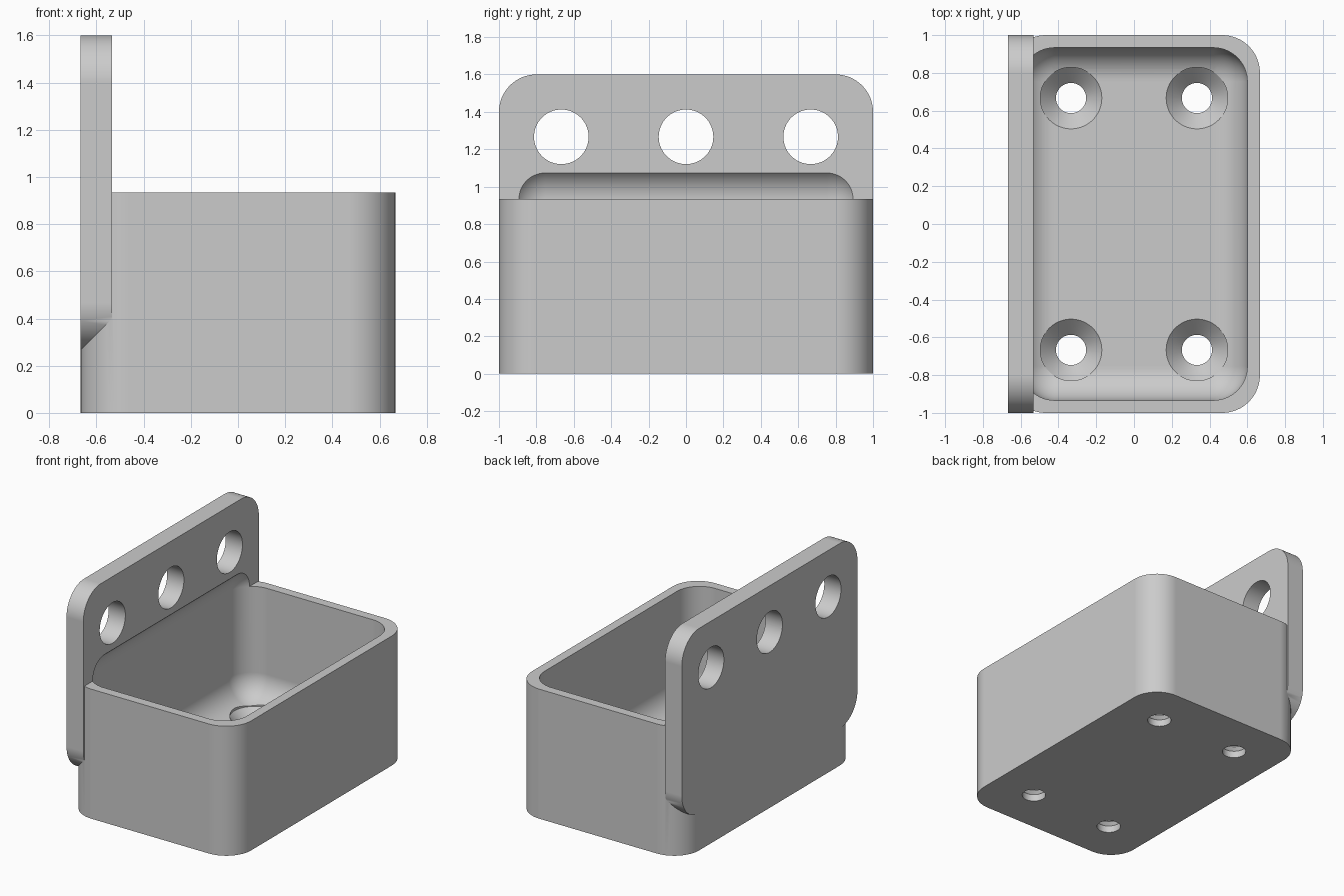
import bpy
import bmesh
import math
from mathutils import Matrix, Vector

if "Cube" in bpy.data.objects:
    bpy.data.objects.remove(bpy.data.objects["Cube"], do_unlink=True)

WALL = 1 / 15            # wall thickness
X, Y = 10 * WALL, 1.0    # half width and half depth
RIM = 14 * WALL          # tray height
TOP = 1.6                # plate height
FLOOR = 2 * WALL         # floor thickness
TO_X = Matrix(((0, 0, 1), (1, 0, 0), (0, 1, 0))).to_4x4()  # turns z into x

gray = bpy.data.materials.new("light gray")
gray.use_nodes = True
color = (0.6, 0.6, 0.6, 1)
gray.diffuse_color = color
gray.node_tree.nodes["Principled BSDF"].inputs["Base Color"].default_value = color


def make_object(name, bm):
    bmesh.ops.recalc_face_normals(bm, faces=bm.faces)
    mesh = bpy.data.meshes.new(name)
    bm.to_mesh(mesh)
    bm.free()
    mesh.materials.append(gray)
    obj = bpy.data.objects.new(name, mesh)
    bpy.context.collection.objects.link(obj)
    return obj


def rounded_prism(name, half_a, half_b, radius, height, matrix, steps=16):
    """Rounded rectangle extruded along its normal."""
    bm = bmesh.new()
    ring = []
    for q, (sa, sb) in enumerate(((1, 1), (-1, 1), (-1, -1), (1, -1))):
        for i in range(steps + 1):
            t = (q + i / steps) * math.pi / 2
            ring.append(bm.verts.new((sa * (half_a - radius) + radius * math.cos(t),
                                      sb * (half_b - radius) + radius * math.sin(t), 0)))
    face = bm.faces.new(ring)
    new = bmesh.ops.extrude_face_region(bm, geom=[face])["geom"]
    bmesh.ops.translate(bm, vec=(0, 0, height),
                        verts=[v for v in new if isinstance(v, bmesh.types.BMVert)])
    bmesh.ops.transform(bm, matrix=matrix, verts=bm.verts)
    return make_object(name, bm)


def turned(name, profile, matrix, sides=64):
    """Closed solid of revolution from (radius, height) pairs."""
    bm = bmesh.new()
    rings = [[bm.verts.new((r * math.cos(k * math.tau / sides),
                            r * math.sin(k * math.tau / sides), z))
              for k in range(sides)] for r, z in profile]
    for low, high in zip(rings, rings[1:]):
        for k in range(sides):
            n = (k + 1) % sides
            bm.faces.new((low[k], low[n], high[n], high[k]))
    bm.faces.new(rings[0])
    bm.faces.new(rings[-1])
    bmesh.ops.transform(bm, matrix=matrix, verts=bm.verts)
    return make_object(name, bm)


def combine(target, other, operation):
    """Apply a boolean and discard the second solid."""
    bpy.context.view_layer.objects.active = target
    mod = target.modifiers.new("combine", "BOOLEAN")
    mod.operation = operation
    mod.solver = "EXACT"
    mod.object = other
    bpy.ops.object.modifier_apply(modifier=mod.name)
    bpy.data.objects.remove(other, do_unlink=True)


# Tray body and upright mounting plate
tray = rounded_prism("wall_tray", X, Y, 0.2, RIM, Matrix())
low = 4 * WALL
plate = rounded_prism("mounting_plate", Y, (TOP - low) / 2, 0.2, 2 * WALL,
                      Matrix.Translation((-X, 0, (TOP + low) / 2)) @ TO_X)
combine(tray, plate, "UNION")

# Rounded cavity, reaching a little into the plate
r = 0.18
bm = bmesh.new()
bmesh.ops.create_cube(bm, size=1)
size = Vector((2 * (X - WALL), 2 * (Y - WALL), RIM + r - FLOOR))
bmesh.ops.scale(bm, vec=size, verts=bm.verts)
bmesh.ops.translate(bm, vec=(0, 0, FLOOR + size.z / 2), verts=bm.verts)
bmesh.ops.bevel(bm, geom=bm.edges[:], offset=r, segments=16, profile=0.5,
                affect="EDGES", clamp_overlap=True)
combine(tray, make_object("cavity_cutter", bm), "DIFFERENCE")

# Round holes through the plate
for y in (-10 * WALL, 0, 10 * WALL):
    place = Matrix.Translation((-X, y, 19 * WALL)) @ TO_X
    hole = turned("plate_hole_cutter", [(0.146, -0.1), (0.146, 0.3)], place)
    combine(tray, hole, "DIFFERENCE")

# Countersunk screw holes in the floor
screw = [(0.08, -0.1), (0.08, 0.05), (0.163, FLOOR), (0.163, 0.4)]
for x in (-X / 2, X / 2):
    for y in (-10 * WALL, 10 * WALL):
        hole = turned("screw_hole_cutter", screw, Matrix.Translation((x, y, 0)))
        combine(tray, hole, "DIFFERENCE")

# Smooth rounded areas, crisp edges
bpy.ops.object.select_all(action="DESELECT")
tray.select_set(True)
bpy.context.view_layer.objects.active = tray
bpy.ops.object.shade_smooth_by_angle(angle=math.radians(30))
weighted = tray.modifiers.new("even shading", "WEIGHTED_NORMAL")
weighted.keep_sharp = True
